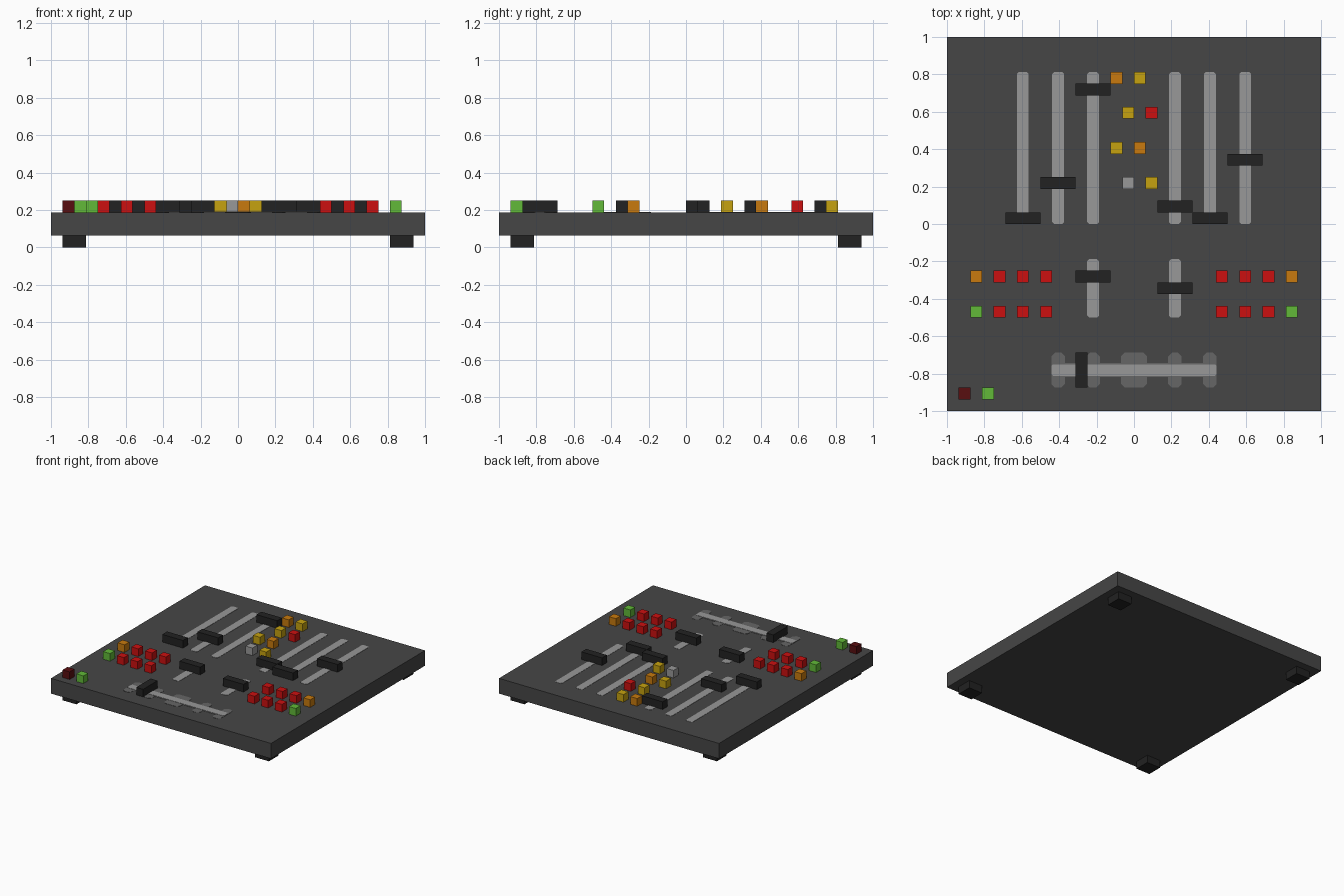
import bpy

cube = bpy.data.objects.get("Cube")
if cube:
    bpy.data.objects.remove(cube, do_unlink=True)


def material(name, rgb):
    lin = [(c / 255 / 12.92) if c < 11 else ((c / 255 + 0.055) / 1.055) ** 2.4 for c in rgb]
    m = bpy.data.materials.new(name)
    m.use_nodes = True
    m.diffuse_color = (*lin, 1)
    m.node_tree.nodes["Principled BSDF"].inputs["Base Color"].default_value = (*lin, 1)
    return m


CHARCOAL = material("charcoal", (70, 70, 70))
BLACK = material("black", (34, 34, 34))
SILVER = material("silver grey", (152, 152, 152))
MID = material("mid grey", (102, 102, 102))
RED = material("red", (204, 16, 16))
GREEN = material("green", (98, 186, 56))
YELLOW = material("yellow", (198, 162, 16))
ORANGE = material("orange", (200, 122, 14))
MAROON = material("dark red", (88, 14, 16))


def block(name, x, y, w, d, z0, z1, mat, chamfer=0.0):
    """Upright block, optionally with its four vertical corners cut off."""
    a, b, c = w / 2, d / 2, chamfer
    if c:
        ring = [(a, c - b), (a, b - c), (a - c, b), (c - a, b),
                (-a, b - c), (-a, c - b), (c - a, -b), (a - c, -b)]
    else:
        ring = [(a, -b), (a, b), (-a, b), (-a, -b)]
    n = len(ring)
    verts = [(px, py, z) for z in (z0, z1) for px, py in ring]
    faces = [tuple(reversed(range(n))), tuple(range(n, 2 * n))]
    faces += [(i, (i + 1) % n, (i + 1) % n + n, i + n) for i in range(n)]
    me = bpy.data.meshes.new(name)
    me.from_pydata(verts, [], faces)
    me.materials.append(mat)
    ob = bpy.data.objects.new(name, me)
    ob.location = (x, y, 0)
    bpy.context.collection.objects.link(ob)
    return ob


U = 0.0625            # grid module
TOP = 3 * U           # height of the deck surface

# Body and feet
block("mixer_body", 0, 0, 2, 2, U, TOP, CHARCOAL)
for sx in (-1, 1):
    for sy in (-1, 1):
        block("foot", sx * 0.875, sy * 0.875, 2 * U, 2 * U, 0, U, BLACK)

# Fader tracks with their knobs: x, y start, y end, knob y
faders = [(-0.594, 0, 0.8125, 0.031), (-0.406, 0, 0.8125, 0.219),
          (-0.219, 0, 0.8125, 0.719), (0.219, 0, 0.8125, 0.094),
          (0.406, 0, 0.8125, 0.031), (0.594, 0, 0.8125, 0.344),
          (-0.219, -0.5, -0.1875, -0.281), (0.219, -0.5, -0.1875, -0.344)]
for x, y0, y1, knob in faders:
    block("fader_track", x, (y0 + y1) / 2, U, y1 - y0, TOP - 0.002, TOP + 0.002, SILVER, 0.01)
    block("fader_knob", x, knob, 3 * U, U, TOP, TOP + U, BLACK)

# Crossfader: halo marks, track, knob
CY = -0.781
for x, w in ((-0.406, 0.072), (-0.219, 0.072), (0, 0.14), (0.219, 0.072), (0.406, 0.072)):
    block("crossfader_mark", x, CY, w, 3 * U, TOP - 0.002, TOP + 0.002, MID, 0.02)
block("crossfader_edge", 0, CY, 0.86, 0.076, TOP - 0.002, TOP + 0.0015, MID)
block("crossfader_track", 0, CY, 0.88, 0.062, TOP - 0.002, TOP + 0.004, SILVER, 0.008)
block("crossfader_knob", -0.281, CY, U, 3 * U, TOP, TOP + U, BLACK)


def button(x, y, mat):
    block("button", x, y, U, U, TOP, TOP + U, mat)


# Mirrored pad banks on both sides
for s in (-1, 1):
    for y, outer in ((-0.281, ORANGE), (-0.469, GREEN)):
        button(s * 0.844, y, outer)
        for x in (0.469, 0.594, 0.719):
            button(s * x, y, RED)

# Centre column of staggered buttons
for y, x, left, right in ((0.781, -0.094, ORANGE, YELLOW), (0.594, -0.031, YELLOW, RED),
                          (0.406, -0.094, YELLOW, ORANGE), (0.219, -0.031, SILVER, YELLOW)):
    button(x, y, left)
    button(x + 0.125, y, right)

# Corner buttons
button(-0.906, -0.906, MAROON)
button(-0.781, -0.906, GREEN)
